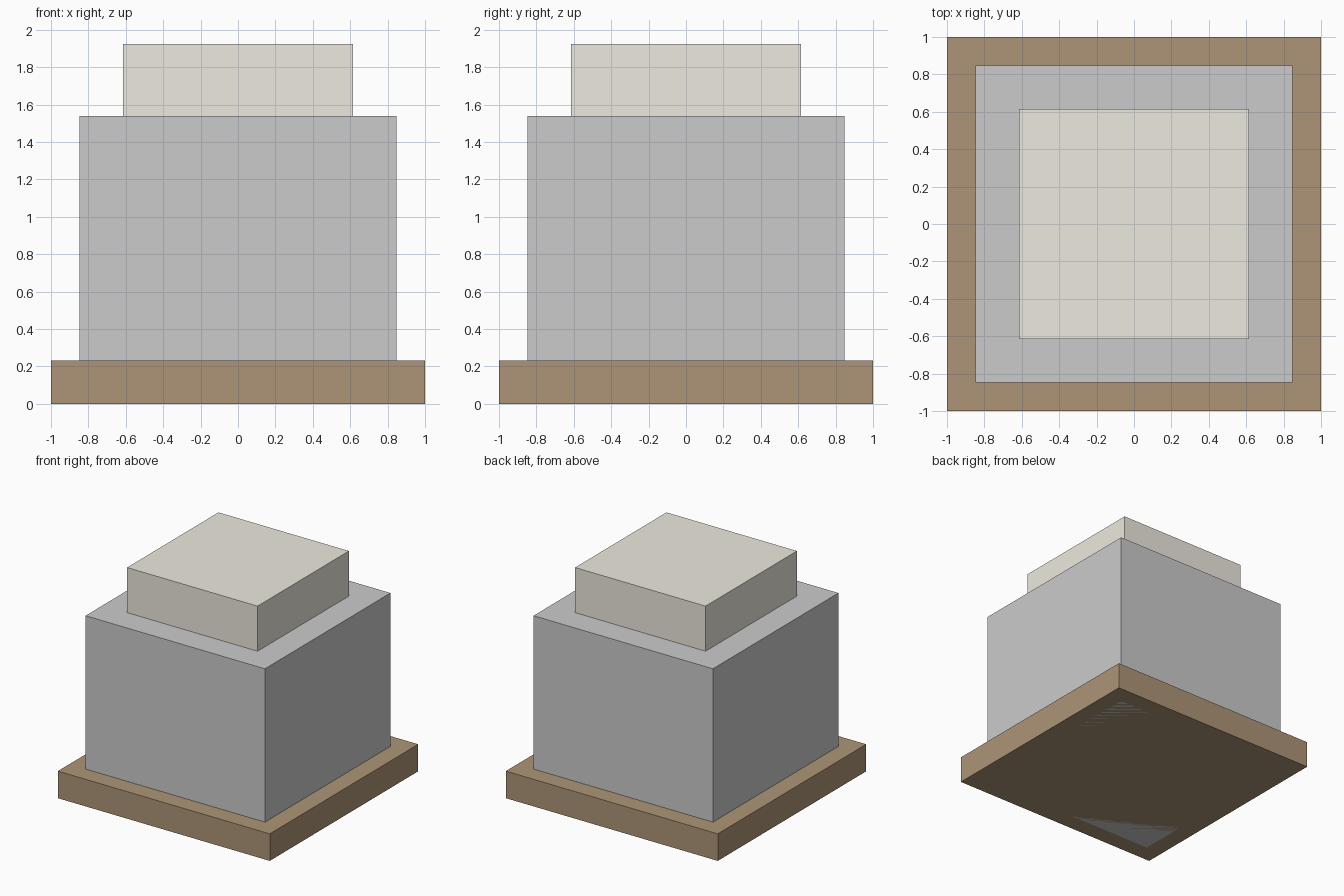
import bpy

if "Cube" in bpy.data.objects:
    bpy.data.objects.remove(bpy.data.objects["Cube"])

U = 2 / 26  # the model follows a 26-unit grid


def box(name, width, z0, z1, color=None):
    """Square block of the given width between two heights (grid units)."""
    bpy.ops.mesh.primitive_cube_add(size=1, location=(0, 0, (z0 + z1) / 2 * U))
    ob = bpy.context.object
    ob.name = name
    ob.scale = (width * U, width * U, (z1 - z0) * U)
    bpy.ops.object.transform_apply(location=False, rotation=False, scale=True)
    if color:
        mat = bpy.data.materials.new(name + "_color")
        mat.diffuse_color = (*color, 1)
        mat.use_nodes = True
        mat.node_tree.nodes["Principled BSDF"].inputs["Base Color"].default_value = mat.diffuse_color
        ob.data.materials.append(mat)
    return ob


# Wooden base slab
box("base_slab", 26, 0, 3, (0.42, 0.30, 0.185))
# Main block, reaching down through the slab to the ground
box("main_block", 22, 0, 20)
# Pale cap on top
box("top_cap", 16, 20, 25, (0.85, 0.82, 0.74))
